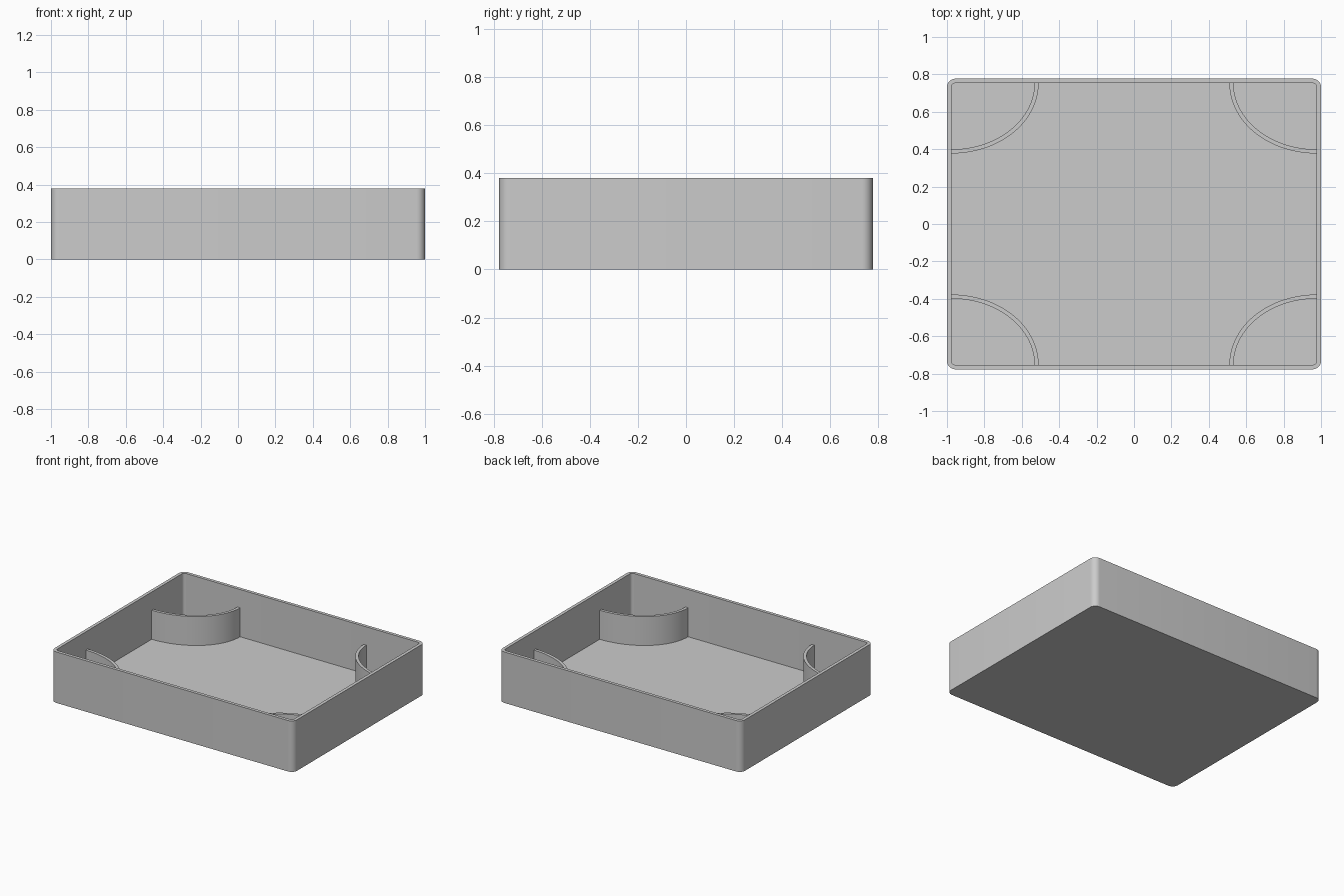
import bpy
import bmesh
import math

HALF_X, HALF_Y, HEIGHT = 1.0, 0.777, 0.38
WALL, FLOOR, RADIUS = 0.024, 0.028, 0.045
RIB_TOP, RIB_THICK = 0.244, 0.022

cube = bpy.data.objects.get("Cube")
if cube:
    bpy.data.objects.remove(cube, do_unlink=True)

grey = bpy.data.materials.new("plain grey")
grey.use_nodes = True
colour = (0.6, 0.6, 0.6, 1)
grey.diffuse_color = colour
grey.node_tree.nodes["Principled BSDF"].inputs["Base Color"].default_value = colour


def finish(bm, name):
    bmesh.ops.recalc_face_normals(bm, faces=bm.faces)
    mesh = bpy.data.meshes.new(name)
    bm.to_mesh(mesh)
    bm.free()
    mesh.materials.append(grey)
    obj = bpy.data.objects.new(name, mesh)
    bpy.context.collection.objects.link(obj)
    bpy.ops.object.select_all(action='DESELECT')
    bpy.context.view_layer.objects.active = obj
    obj.select_set(True)
    bpy.ops.object.shade_smooth_by_angle(angle=math.radians(30))
    return obj


def rounded_loop(bm, inset, z, steps=8):
    """Ring of vertices around a rounded rectangle."""
    r = RADIUS - inset
    verts = []
    for quarter, (sx, sy) in enumerate([(1, 1), (-1, 1), (-1, -1), (1, -1)]):
        for i in range(steps + 1):
            a = math.pi / 2 * (quarter + i / steps)
            verts.append(bm.verts.new((sx * (HALF_X - RADIUS) + r * math.cos(a),
                                       sy * (HALF_Y - RADIUS) + r * math.sin(a), z)))
    return verts


def bridge(bm, a, b):
    for i in range(len(a)):
        j = (i + 1) % len(a)
        bm.faces.new((a[i], a[j], b[j], b[i]))


# Open tray: base, outer wall, rim, inner wall, floor
bm = bmesh.new()
loops = [rounded_loop(bm, inset, z) for inset, z in
         [(0, 0), (0, HEIGHT), (WALL, HEIGHT), (WALL, FLOOR)]]
for low, high in zip(loops, loops[1:]):
    bridge(bm, low, high)
bm.faces.new(loops[0])
bm.faces.new(loops[-1])
finish(bm, "tray")


# Curved corner dividers: quarter-ellipse walls, ends sunk into the tray walls
def divider(name, sx, sy, steps=32):
    bm = bmesh.new()
    cx, cy, sink = HALF_X - WALL, HALF_Y - WALL, WALL / 2

    def arc(rx, ry):
        pts = [(cx - rx * math.cos(math.pi / 2 * i / steps),
                cy - ry * math.sin(math.pi / 2 * i / steps)) for i in range(steps + 1)]
        return [(cx - rx, cy + sink)] + pts + [(cx + sink, cy - ry)]

    outline = arc(0.466, 0.376)
    outline = list(zip(outline, arc(0.466 - RIB_THICK, 0.376 - RIB_THICK)))
    rings = [[bm.verts.new((sx * x, sy * y, z)) for (x, y), z in
              [(o, FLOOR / 2), (o, RIB_TOP), (i, RIB_TOP), (i, FLOOR / 2)]]
             for o, i in outline]
    for a, b in zip(rings, rings[1:]):
        bridge(bm, a, b)
    bm.faces.new(rings[0])
    bm.faces.new(rings[-1])
    finish(bm, name)


for sx, side in ((1, "left"), (-1, "right")):
    for sy, end in ((-1, "front"), (1, "back")):
        divider(f"{end}_{side}_corner_divider", sx, sy)
